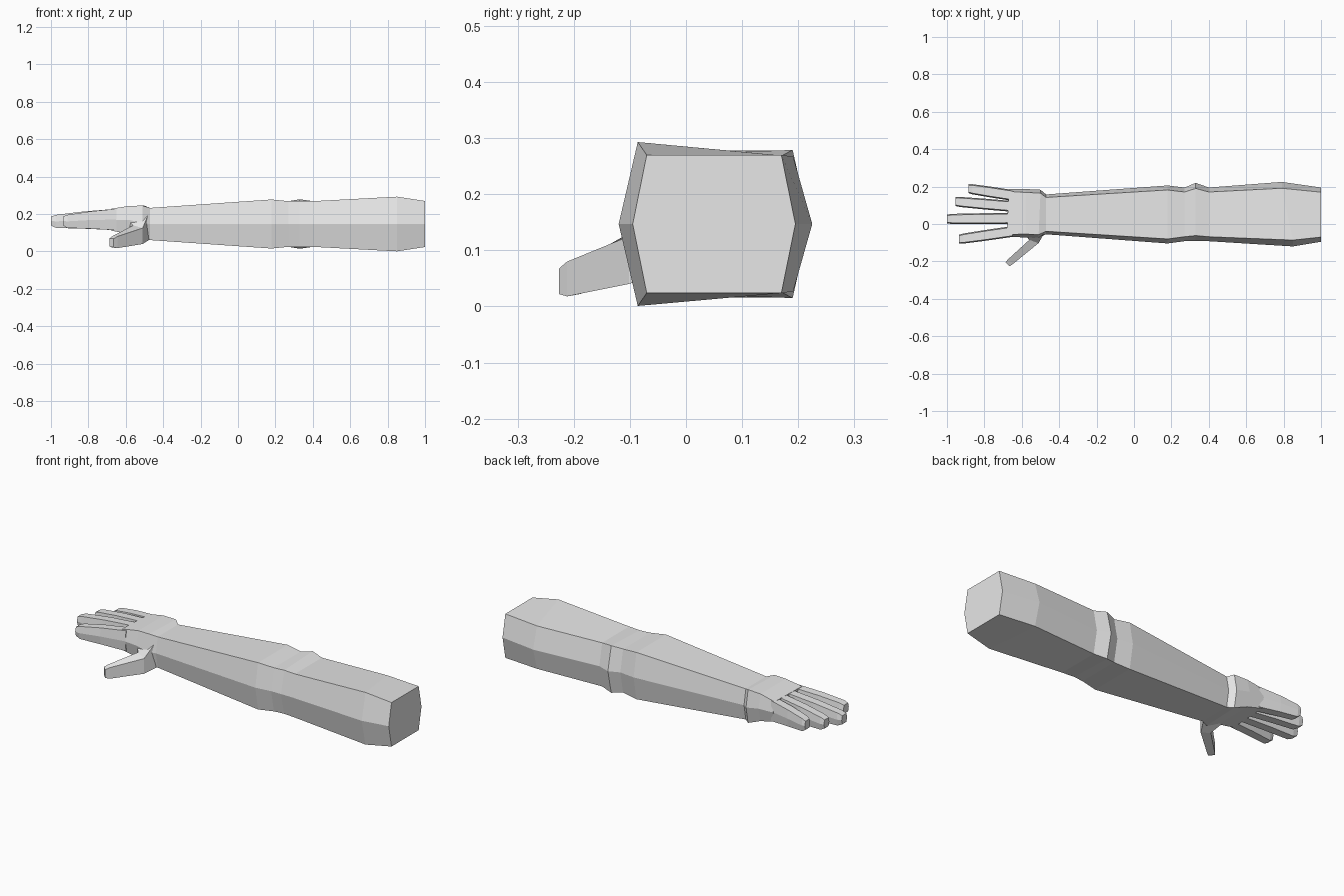
import bpy, bmesh
from mathutils import Vector

skin = bpy.data.materials.new("light_grey")
skin.diffuse_color = (0.8, 0.8, 0.8, 1)


def loft(name, rings):
    """Skin a list of equal-length point rings, capping both ends."""
    bm = bmesh.new()
    loops = [[bm.verts.new(p) for p in r] for r in rings]
    n = len(loops[0])
    for a, b in zip(loops, loops[1:]):
        for i in range(n):
            j = (i + 1) % n
            bm.faces.new((a[i], a[j], b[j], b[i]))
    bm.faces.new(loops[0])
    bm.faces.new(loops[-1])
    bmesh.ops.recalc_face_normals(bm, faces=bm.faces)
    me = bpy.data.meshes.new(name)
    bm.to_mesh(me)
    bm.free()
    me.materials.append(skin)
    ob = bpy.data.objects.new(name, me)
    bpy.context.collection.objects.link(ob)
    return ob


def hexagon(xf, xb, yf, yb, zmid, hf, hb, inset):
    """Six-sided section: pointed front and back sides, flat top and bottom."""
    return [(xf, yf, zmid), (xf, yf + inset, zmid + hf), (xb, yb - inset, zmid + hb),
            (xb, yb, zmid), (xb, yb - inset, zmid - hb), (xf, yf + inset, zmid - hf)]


# arm: upper arm, elbow bulge at the back, forearm, wrist
M = 0.147
loft("arm", [
    hexagon(1.00, 1.00, -0.095, 0.195, M, 0.123, 0.123, 0.025),
    hexagon(0.85, 0.79, -0.120, 0.225, M, 0.146, 0.120, 0.034),
    hexagon(0.40, 0.40, -0.092, 0.195, M, 0.122, 0.122, 0.024),
    hexagon(0.33, 0.33, -0.092, 0.220, M, 0.122, 0.132, 0.030),
    hexagon(0.27, 0.27, -0.092, 0.195, M, 0.122, 0.122, 0.024),
    hexagon(0.18, 0.18, -0.104, 0.206, M, 0.131, 0.131, 0.024),
    hexagon(-0.47, -0.47, -0.055, 0.158, M, 0.086, 0.086, 0.016),
])

# palm
loft("palm", [
    hexagon(-0.47, -0.47, -0.055, 0.158, M, 0.086, 0.086, 0.016),
    hexagon(-0.51, -0.50, -0.075, 0.183, 0.152, 0.093, 0.093, 0.018),
    hexagon(-0.58, -0.58, -0.072, 0.187, 0.168, 0.076, 0.076, 0.018),
    hexagon(-0.68, -0.67, -0.068, 0.186, 0.170, 0.058, 0.056, 0.012),
])

# fingers: base y, tip x, tip y
for name, by, tx, ty in (("little_finger", 0.153, -0.885, 0.189),
                         ("ring_finger", 0.094, -0.955, 0.120),
                         ("middle_finger", 0.030, -1.0, 0.027),
                         ("index_finger", -0.040, -0.935, -0.081)):
    rings = []
    for t, w, z, h in ((0, 0.029, 0.171, 0.057), (0.5, 0.029, 0.168, 0.046),
                       (0.92, 0.027, 0.161, 0.035), (1, 0.024, 0.163, 0.024)):
        x, y = -0.65 + (tx + 0.65) * t, by + (ty - by) * t
        rings.append(hexagon(x, x, y - w, y + w, z, h, h, 0.006))
    loft(name, rings)

# thumb: wrist-side and finger-side edges, with bottom and top heights
thumb = []
for a, b, a_lo, a_hi, b_lo, b_hi in (
        ((-0.475, -0.04), (-0.60, -0.04), 0.062, 0.21, 0.10, 0.18),
        ((-0.51, -0.102), (-0.56, -0.085), 0.040, 0.125, 0.05, 0.14),
        ((-0.645, -0.212), (-0.675, -0.19), 0.018, 0.080, 0.022, 0.080),
        ((-0.665, -0.226), (-0.687, -0.205), 0.022, 0.068, 0.026, 0.070)):
    thumb.append([Vector((*a, a_lo)), Vector((*a, a_hi)),
                  Vector((*b, b_hi)), Vector((*b, b_lo))])
loft("thumb", thumb)
